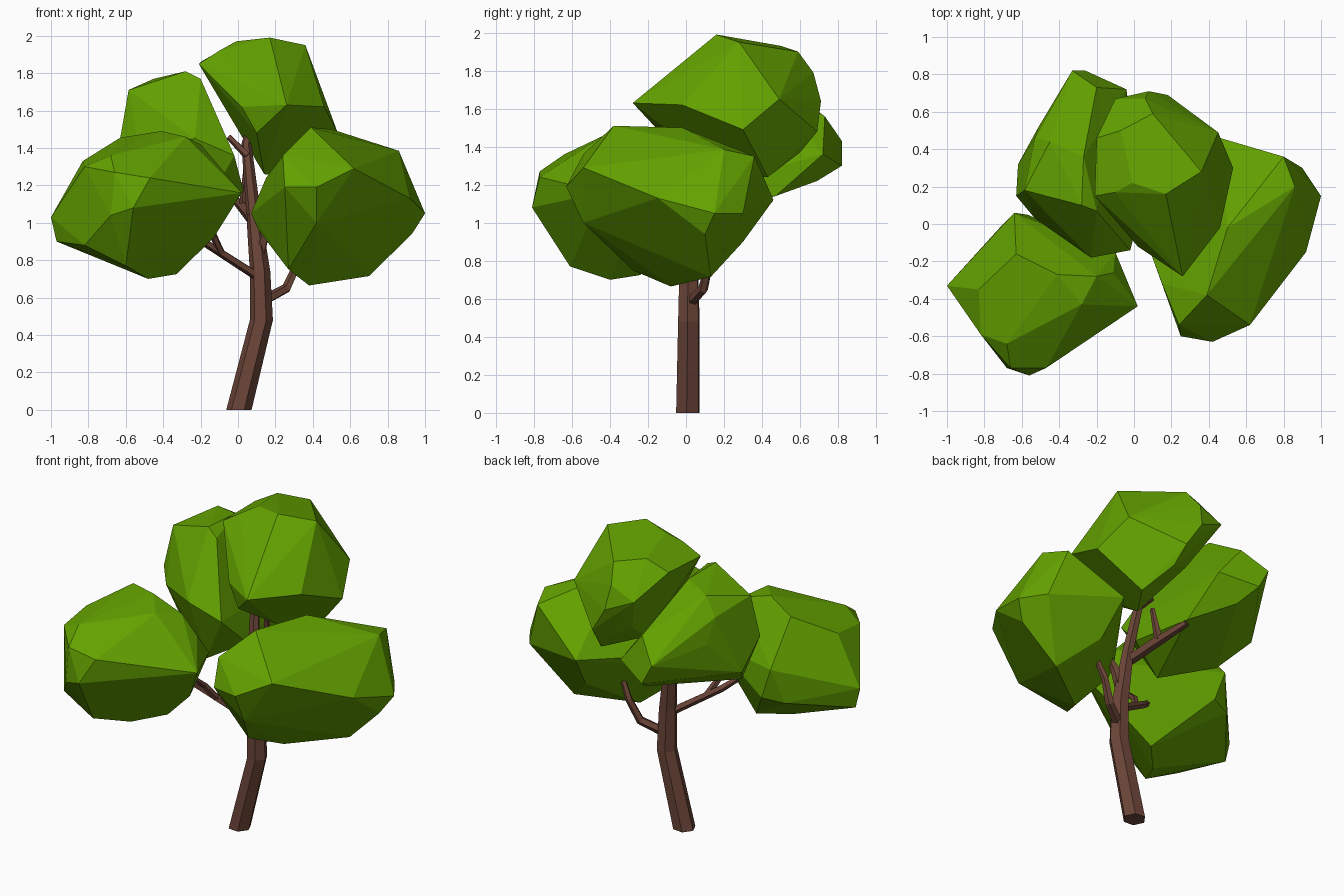
import bpy, bmesh, math
from mathutils import Vector


def material(name, color):
    m = bpy.data.materials.new(name)
    m.diffuse_color = color
    return m


LEAF = material("leaf_green", (0.125, 0.36, 0.0, 1))
BARK = material("bark_brown", (0.15, 0.06, 0.04, 1))


def finish(bm, name, mat):
    bmesh.ops.recalc_face_normals(bm, faces=bm.faces[:])
    me = bpy.data.meshes.new(name)
    bm.to_mesh(me)
    bm.free()
    me.materials.append(mat)
    ob = bpy.data.objects.new(name, me)
    bpy.context.collection.objects.link(ob)
    return ob


def foliage(name, corners):
    """Faceted leaf clump: the convex hull of a few corners."""
    bm = bmesh.new()
    for c in corners:
        bm.verts.new(c)
    bmesh.ops.convex_hull(bm, input=bm.verts[:])
    loose = [v for v in bm.verts if not v.link_faces]
    bmesh.ops.delete(bm, geom=loose, context='VERTS')
    bmesh.ops.dissolve_limit(bm, angle_limit=math.radians(4),
                             verts=bm.verts[:], edges=bm.edges[:])
    return finish(bm, name, LEAF)


def limb(name, path, sides, flat_ends=False):
    """Tapered tube through (x, y, z, radius) stations."""
    bm = bmesh.new()
    pts = [Vector(p[:3]) for p in path]
    rings = []
    for i, p in enumerate(pts):
        d = (pts[min(i + 1, len(pts) - 1)] - pts[max(i - 1, 0)]).normalized()
        if flat_ends:
            d = Vector((0, 0, 1))
        u = d.cross(Vector((0.1, 1, 0))).normalized()
        w = u.cross(d)
        r = path[i][3]
        rings.append([bm.verts.new(p + r * (u * math.cos(a) + w * math.sin(a)))
                      for a in (2 * math.pi * k / sides for k in range(sides))])
    for a, b in zip(rings, rings[1:]):
        for k in range(sides):
            j = (k + 1) % sides
            bm.faces.new((a[k], a[j], b[j], b[k]))
    bm.faces.new(rings[0])
    bm.faces.new(rings[-1])
    return finish(bm, name, BARK)


# Trunk
limb("trunk", [(0.005, 0.01, 0, 0.068), (0.125, 0.015, 0.48, 0.062),
               (0.118, 0.015, 0.74, 0.055), (0.08, 0.04, 1.08, 0.038),
               (0.045, 0.11, 1.42, 0.027), (0.08, 0.16, 1.58, 0.018)], 6, True)

# Branches
limb("left_branch", [(0.11, 0, 0.71, 0.025), (-0.17, -0.12, 0.89, 0.022),
                     (-0.33, -0.24, 1.02, 0.014)], 5)
limb("left_twig", [(-0.09, -0.09, 0.84, 0.022), (-0.13, -0.15, 0.93, 0.02),
                   (-0.15, -0.25, 1.02, 0.012)], 5)
limb("right_branch", [(0.13, 0.02, 0.58, 0.03), (0.26, 0.09, 0.65, 0.027),
                      (0.32, 0.12, 0.78, 0.022), (0.4, 0.1, 0.95, 0.014)], 5)
limb("middle_branch", [(0.11, 0.02, 0.83, 0.038), (0.15, 0.0, 0.97, 0.026),
                       (0.24, -0.02, 1.1, 0.014)], 5)
limb("back_branch", [(0.07, 0.03, 1.03, 0.034), (0.03, 0.24, 1.08, 0.032),
                     (-0.02, 0.45, 1.13, 0.022)], 5)
limb("back_twig", [(0.03, 0.26, 1.08, 0.026), (0.045, 0.22, 1.3, 0.015)], 5)
limb("upper_branch", [(0.05, 0.08, 1.36, 0.022), (-0.05, 0.1, 1.46, 0.016)], 5)

# Leaf clumps
foliage("front_left_foliage", [
    (-1.0, -0.33, 1.03), (-0.97, -0.33, 0.9), (-0.83, -0.35, 1.33),
    (-0.82, -0.59, 1.3), (-0.82, -0.59, 0.88), (-0.68, -0.64, 1.36),
    (-0.63, -0.16, 1.455), (-0.41, -0.27, 1.49), (-0.28, -0.43, 1.46),
    (-0.2, -0.28, 1.42), (-0.11, -0.26, 1.3), (-0.64, 0.06, 1.2),
    (-0.57, 0.05, 1.0), (-0.1, -0.15, 1.15), (0.02, -0.44, 1.16),
    (-0.47, -0.77, 1.24), (-0.56, -0.81, 1.08), (-0.66, -0.77, 1.27),
    (-0.68, -0.77, 1.04), (-0.6, -0.61, 0.77), (-0.48, -0.4, 0.7),
    (-0.33, -0.24, 0.725), (-0.13, -0.3, 0.92), (-0.7, 0.0, 0.98)])
foliage("right_foliage", [
    (0.07, -0.1, 1.05), (0.11, -0.1, 0.96), (0.25, -0.6, 1.19),
    (0.42, -0.63, 1.19), (0.62, -0.54, 1.29), (0.24, -0.54, 1.36),
    (0.39, -0.38, 1.51), (0.15, -0.32, 1.24), (0.5, -0.02, 1.5),
    (0.8, 0.36, 1.35), (0.86, 0.2, 1.385), (0.92, -0.15, 1.13),
    (1.0, 0.15, 1.05), (0.46, 0.46, 1.12), (0.9, 0.3, 1.05),
    (0.93, 0.1, 0.94), (0.7, 0.13, 0.715), (0.38, -0.08, 0.665),
    (0.27, -0.28, 0.75), (0.42, -0.54, 1.0), (0.5, 0.3, 0.9)])
foliage("back_left_foliage", [
    (-0.63, 0.15, 1.45), (-0.62, 0.32, 1.28), (-0.585, 0.18, 1.71),
    (-0.45, 0.44, 1.77), (-0.27, 0.36, 1.8), (-0.53, 0.46, 1.66),
    (-0.51, 0.52, 1.5), (-0.33, 0.82, 1.43), (-0.26, 0.82, 1.3),
    (-0.04, 0.72, 1.36), (-0.28, 0.1, 1.81), (-0.2, 0.07, 1.77),
    (-0.2, 0.73, 1.56), (-0.53, 0.03, 1.4), (-0.23, -0.18, 1.45),
    (-0.02, -0.14, 1.36), (0.03, 0.05, 1.17), (-0.01, 0.47, 1.14),
    (-0.2, 0.69, 1.22), (-0.2, -0.03, 1.04), (-0.5, 0.15, 1.14)])
foliage("top_foliage", [
    (0.26, -0.28, 1.63), (0.46, -0.02, 1.62), (0.02, -0.12, 1.62),
    (-0.21, 0.15, 1.85), (-0.2, 0.46, 1.86), (-0.07, 0.5, 1.93),
    (-0.1, 0.17, 1.92), (-0.01, 0.22, 1.97), (0.17, 0.16, 1.99),
    (0.36, 0.28, 1.95), (0.1, 0.59, 1.9), (0.06, 0.67, 1.79),
    (-0.1, 0.67, 1.72), (0.08, 0.71, 1.64), (0.18, 0.69, 1.48),
    (0.45, 0.49, 1.65), (0.53, 0.3, 1.49), (0.1, -0.14, 1.48),
    (0.14, 0.2, 1.26), (0.3, 0.43, 1.24), (0.2, 0.6, 1.37),
    (0.03, 0.5, 1.46)])
